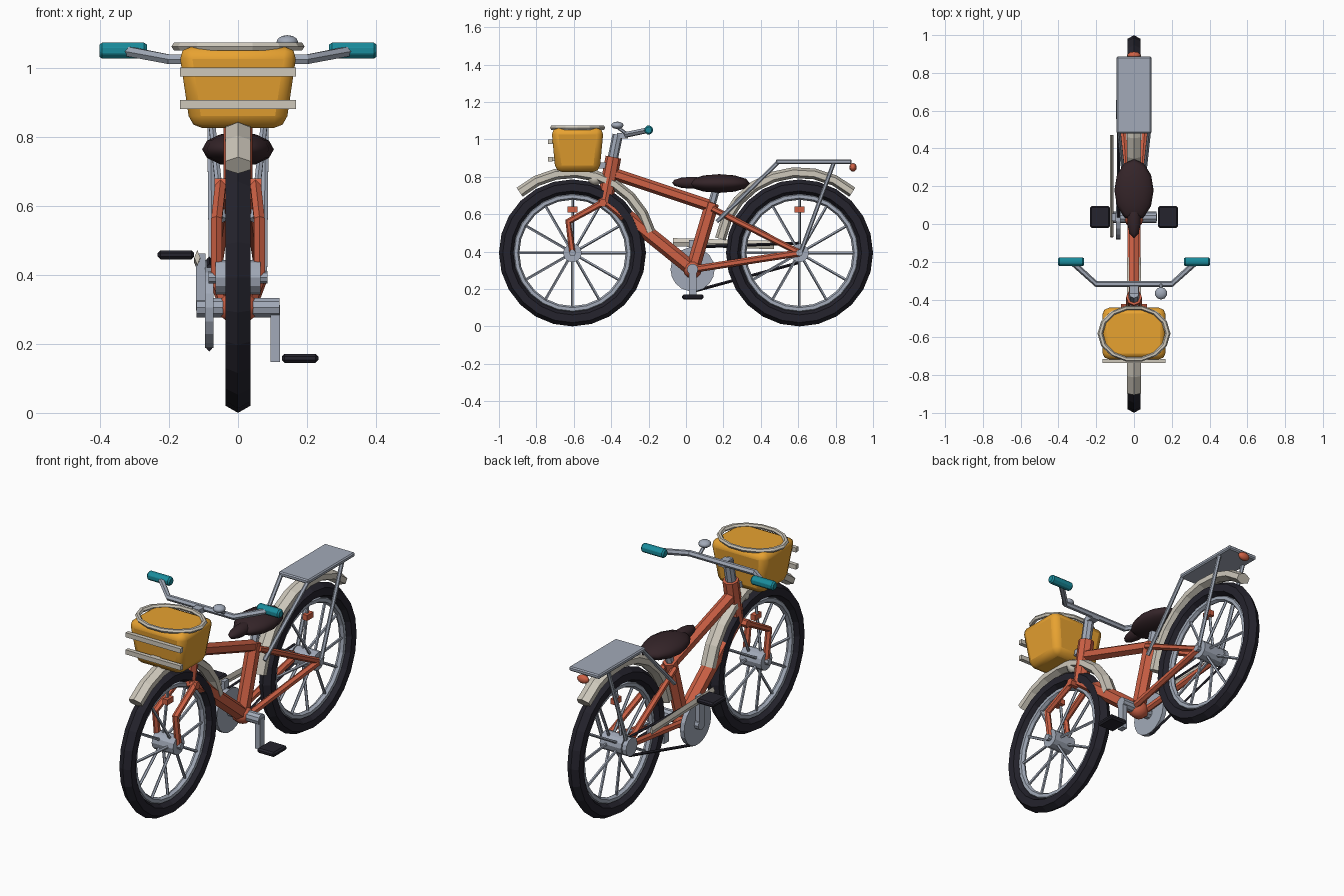
import bpy, bmesh, math
from mathutils import Vector, Matrix

if "Cube" in bpy.data.objects:
    bpy.data.objects.remove(bpy.data.objects["Cube"])

def mat(name, r, g, b):
    m = bpy.data.materials.new(name)
    m.diffuse_color = (r, g, b, 1)
    m.use_nodes = True
    m.node_tree.nodes["Principled BSDF"].inputs["Base Color"].default_value = m.diffuse_color
    return m

RED = mat("red_paint", 0.62, 0.12, 0.06)
STEEL = mat("steel", 0.36, 0.40, 0.48)
RUBBER = mat("rubber", 0.018, 0.017, 0.026)
CREAM = mat("cream", 0.62, 0.58, 0.50)
YELLOW = mat("yellow", 0.80, 0.36, 0.03)
TEAL = mat("teal", 0.01, 0.26, 0.33)
LEATHER = mat("leather", 0.035, 0.018, 0.022)

def mirror_x(ob):
    md = ob.modifiers.new("mirror", 'MIRROR')
    md.use_mirror_merge = False

def tube(name, pts, r, m, sides=6, ref=(1, 0, 0), r_ref=None, mirror=False):
    """Sweep a polygon along a path; r_ref is the radius along ref."""
    pts = [Vector(p) for p in pts]
    bm, rings = bmesh.new(), []
    for i, p in enumerate(pts):
        t = (pts[min(i + 1, len(pts) - 1)] - pts[max(i - 1, 0)]).normalized()
        u = t.cross(Vector(ref)).normalized()
        v = t.cross(u)
        rings.append([bm.verts.new(p + u * r * math.cos(a) + v * (r_ref or r) * math.sin(a))
                      for a in (math.tau * k / sides for k in range(sides))])
    for a, b in zip(rings, rings[1:]):
        for k in range(sides):
            j = (k + 1) % sides
            bm.faces.new((a[k], a[j], b[j], b[k]))
    bm.faces.new(rings[0])
    bm.faces.new(rings[-1])
    bmesh.ops.recalc_face_normals(bm, faces=bm.faces)
    me = bpy.data.meshes.new(name)
    bm.to_mesh(me)
    bm.free()
    ob = bpy.data.objects.new(name, me)
    bpy.context.collection.objects.link(ob)
    me.materials.append(m)
    if mirror:
        mirror_x(ob)
    return ob

def finish(name, m, smooth=None):
    ob = bpy.context.object
    ob.name = name
    ob.data.materials.append(m)
    if smooth:
        bpy.ops.object.shade_smooth_by_angle(angle=math.radians(smooth))
    return ob

def bevel(ob, w, seg=1):
    md = ob.modifiers.new("bevel", 'BEVEL')
    md.width, md.segments = w, seg
    return ob

def box(name, loc, size, m):
    bpy.ops.mesh.primitive_cube_add(size=1, location=loc)
    bpy.context.object.scale = size
    bpy.ops.object.transform_apply(location=False, rotation=False, scale=True)
    return finish(name, m)

def cyl(name, loc, r, length, m, sides=12):
    bpy.ops.mesh.primitive_cylinder_add(vertices=sides, radius=r, depth=length,
                                        location=loc, rotation=(0, math.pi / 2, 0))
    return finish(name, m)

def ball(name, loc, radii, m, seg=12, rings=8, rot=(0, 0, 0)):
    bpy.ops.mesh.primitive_uv_sphere_add(segments=seg, ring_count=rings, radius=1,
                                         location=loc, rotation=rot)
    bpy.context.object.scale = radii
    return finish(name, m, 50)

def torus(name, loc, R, r, m, seg=24, minor=6, rot=(0, math.pi / 2, 0)):
    bpy.ops.mesh.primitive_torus_add(major_segments=seg, minor_segments=minor, major_radius=R,
                                     minor_radius=r, location=loc, rotation=rot)
    return finish(name, m)

# wheels with fenders
HZ, WY = 0.393, 0.607
for side, y, a0, a1 in (("front", -WY, 15, 131), ("rear", WY, 49, 170)):
    torus(side + "_tyre", (0, y, HZ), 0.352, 0.041, RUBBER)
    torus(side + "_rim", (0, y, HZ), 0.302, 0.018, STEEL)
    cyl(side + "_hub", (0, y, HZ), 0.05, 0.13, STEEL)
    cyl(side + "_axle", (0, y, HZ), 0.018, 0.17, STEEL, 8)
    for k in range(12):
        a = math.tau * k / 12
        d = Vector((0, math.cos(a), math.sin(a)))
        c = Vector((0, y, HZ))
        tube(f"{side}_spoke_{k}", [c + d * 0.03 + Vector((0.03 * (-1) ** k, 0, 0)), c + d * 0.30],
             0.008, STEEL, 5)
    box(side + "_reflector", (0, y, 0.625), (0.03, 0.055, 0.03), RED)
    arc = [math.radians(a0 + (a1 - a0) * k / 8) for k in range(9)]
    tube(side + "_fender", [(0, y + 0.43 * math.cos(a), HZ + 0.43 * math.sin(a)) for a in arc],
         0.029, CREAM, 6, r_ref=0.042)

# frame
BB, SEAT = (0, 0.035, 0.305), (0, 0.14, 0.66)
tube("head_tube", [(0, -0.437, 0.65), (0, -0.388, 0.905)], 0.042, RED, 8)
tube("top_tube", [(0, -0.40, 0.82), (0, 0.14, 0.64)], 0.032, RED)
tube("down_tube", [(0, -0.43, 0.68), BB], 0.04, RED)
tube("seat_tube", [BB, SEAT], 0.037, RED)
ball("bottom_bracket", BB, (0.06, 0.05, 0.05), RED, 10, 6)
tube("seat_stay", [(0.03, 0.14, 0.63), (0.066, WY, HZ)], 0.017, RED, mirror=True)
tube("chain_stay", [(0.035, 0.035, 0.305), (0.068, WY, HZ)], 0.019, RED, mirror=True)
tube("fork_crown", [(-0.068, -0.445, 0.66), (0.068, -0.445, 0.66)], 0.022, RED, ref=(0, 0, 1))
tube("fork_blade", [(0.05, -0.44, 0.665), (0.062, -0.63, 0.56), (0.062, -0.607, HZ)],
     0.018, RED, mirror=True)

# steering
tube("stem", [(0, -0.393, 0.89), (0, -0.365, 1.025)], 0.028, STEEL, 8)
tube("handlebar", [(-0.33, -0.20, 1.05), (-0.20, -0.318, 1.025), (0.20, -0.318, 1.025),
                   (0.33, -0.20, 1.05)], 0.016, STEEL, ref=(0, 0, 1))
box("stem_clamp", (0, -0.34, 1.02), (0.045, 0.06, 0.03), STEEL)
for s, n in ((-1, "left"), (1, "right")):
    bevel(cyl(n + "_grip", (s * 0.333, -0.20, 1.05), 0.026, 0.138, TEAL, 8), 0.008)
ball("bell", (0.143, -0.367, 1.075), (0.033, 0.033, 0.02), STEEL, 10, 6)
tube("bell_mount", [(0.143, -0.367, 1.065), (0.143, -0.318, 1.03)], 0.009, STEEL)
ball("headlamp", (0, -0.487, 0.79), (0.04, 0.037, 0.037), CREAM, 10, 6)

# basket
basket = box("basket", (0, -0.58, 0.943), (0.345, 0.28, 0.235), YELLOW)
for v in basket.data.vertices:
    if v.co.z < 0:
        v.co.x *= 0.80
        v.co.y *= 0.84
bevel(basket, 0.035, 2)
bpy.ops.object.shade_smooth_by_angle(angle=math.radians(50))
rim = torus("basket_rim", (0, -0.58, 1.062), 0.17, 0.014, CREAM, 14, 6, (0, 0, 0))
rim.scale = (1.05, 0.82, 0.9)
for k, z in enumerate((0.988, 0.894)):
    box(f"basket_slat_{k}", (0, -0.726, z), (0.335, 0.022, 0.025), CREAM)
    box(f"basket_slat_mount_{k}", (0, -0.70, z), (0.05, 0.05, 0.02), CREAM)
box("basket_bracket", (0, -0.435, 0.86), (0.04, 0.09, 0.03), STEEL)

# saddle
tube("seat_post", [SEAT, (0, 0.165, 0.75)], 0.021, STEEL)
ball("saddle", (0, 0.178, 0.764), (0.104, 0.165, 0.05), LEATHER, 12, 6)
ball("saddle_nose", (0, 0.03, 0.768), (0.037, 0.105, 0.032), LEATHER, 10, 6)

# cranks, pedals and chain drive
cyl("crank_axle", BB, 0.03, 0.24, STEEL, 10)
for s, n in ((1, "right"), (-1, "left")):
    zp = 0.305 - s * 0.15
    box(n + "_crank", (s * 0.108, 0.035, (0.305 + zp) / 2), (0.028, 0.04, 0.165), STEEL)
    bevel(box(n + "_pedal", (s * 0.18, 0.037, zp + 0.003), (0.106, 0.115, 0.026), RUBBER), 0.008)
cyl("chainring", (-0.083, 0.035, 0.305), 0.118, 0.025, STEEL, 18)
cyl("sprocket", (-0.083, WY, HZ), 0.05, 0.025, STEEL, 12)
tube("chain_upper", [(-0.083, 0.035, 0.424), (-0.083, WY, 0.445)], 0.008, RUBBER, 4)
tube("chain_lower", [(-0.083, 0.035, 0.186), (-0.083, WY, 0.342)], 0.008, RUBBER, 4)
tube("chain_guard", [(-0.118, -0.07, 0.45), (-0.118, 0.47, 0.435)], 0.022, CREAM, 4, r_ref=0.009)

# rear rack
bevel(box("rack_plate", (0, 0.683, 0.88), (0.184, 0.406, 0.024), STEEL), 0.006)
tube("rack_front_stay", [(0.08, 0.49, 0.875), (0.045, 0.165, 0.56)], 0.011, STEEL, mirror=True)
tube("rack_rear_stay", [(0.08, 0.79, 0.875), (0.075, 0.615, 0.40)], 0.011, STEEL, mirror=True)
ball("tail_lamp", (0, 0.893, 0.85), (0.035, 0.02, 0.023), RED, 10, 6)
